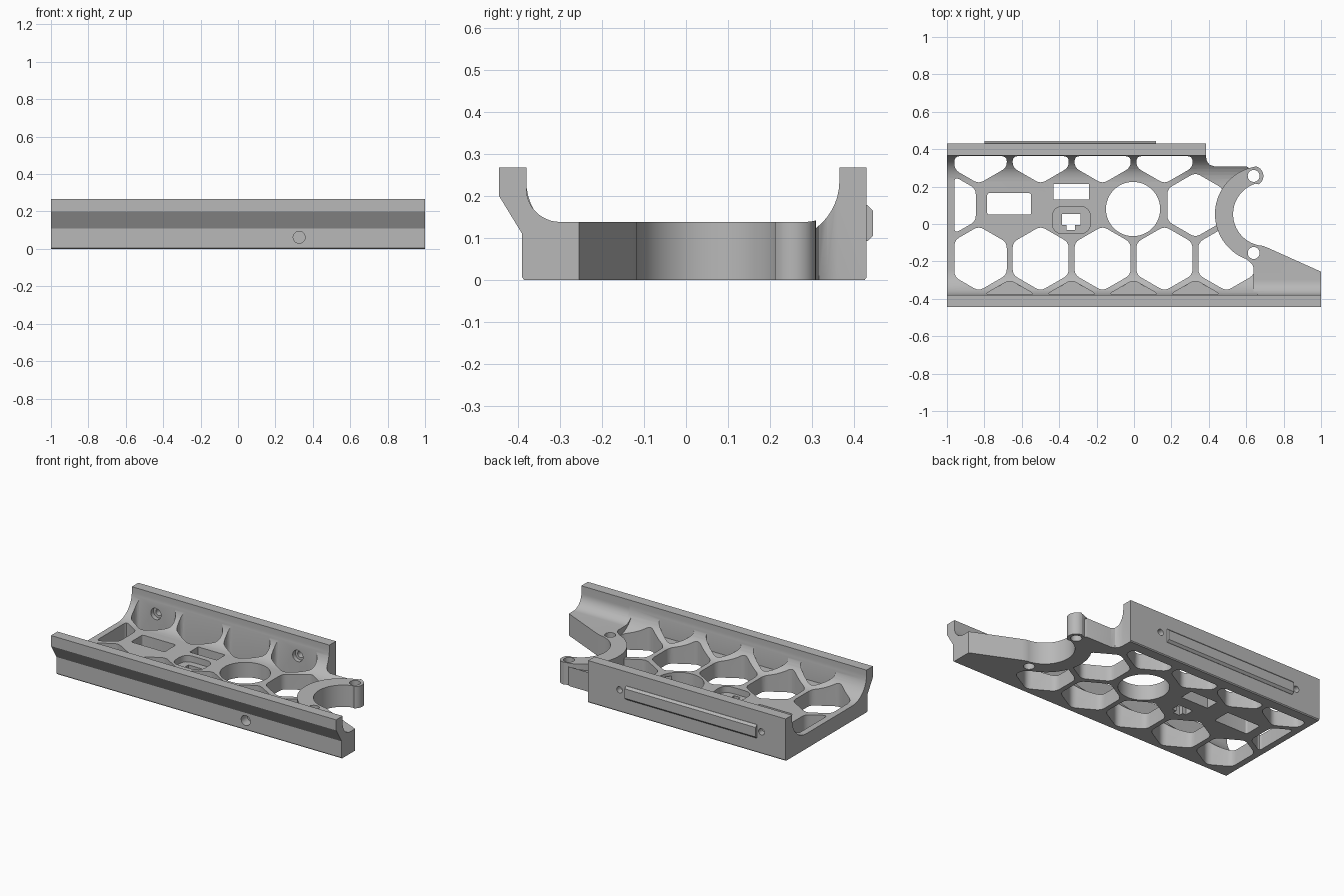
import bpy, bmesh, math
from mathutils import Vector

cube = bpy.data.objects.get("Cube")
if cube:
    bpy.data.objects.remove(cube, do_unlink=True)

grey = bpy.data.materials.new("matte grey")
grey.use_nodes = True
colour = (0.48, 0.48, 0.48, 1)
grey.diffuse_color = colour
grey.node_tree.nodes["Principled BSDF"].inputs["Base Color"].default_value = colour


def arc(cx, cy, r, a0, a1, n=24):
    angles = [math.radians(a0 + (a1 - a0) * i / n) for i in range(n + 1)]
    return [(cx + r * math.cos(a), cy + r * math.sin(a)) for a in angles]


def circle(cx, cy, r, n=40):
    return arc(cx, cy, r, 0, 360, n)[:-1]


def box(x0, x1, y0, y1):
    return [(x0, y0), (x1, y0), (x1, y1), (x0, y1)]


def rounded(pts, r, n=4):
    """Round every corner of a polygon."""
    out = []
    for i, p in enumerate(pts):
        p, a, b = Vector(p), Vector(pts[i - 1]), Vector(pts[(i + 1) % len(pts)])
        s = p + (a - p).normalized() * min(r, (a - p).length * 0.45)
        e = p + (b - p).normalized() * min(r, (b - p).length * 0.45)
        for k in range(n + 1):
            t = k / n
            out.append(tuple(s * (1 - t) ** 2 + p * (2 * t * (1 - t)) + e * t * t))
    return out


def clip(pts, axis, limit, sign):
    """Keep the part of a polygon where sign * coordinate >= sign * limit."""
    out = []
    for i, b in enumerate(pts):
        a = pts[i - 1]
        da, db = sign * (a[axis] - limit), sign * (b[axis] - limit)
        if da * db < 0:
            t = da / (da - db)
            out.append((a[0] + (b[0] - a[0]) * t, a[1] + (b[1] - a[1]) * t))
        if db >= 0:
            out.append(b)
    return out


def prism(name, polys, lo, hi, axis="z"):
    place = {"x": lambda a, b, t: (t, a, b),
             "y": lambda a, b, t: (a, t, b),
             "z": lambda a, b, t: (a, b, t)}[axis]
    bm = bmesh.new()
    for pts in polys:
        bottom = [bm.verts.new(place(a, b, lo)) for a, b in pts]
        top = [bm.verts.new(place(a, b, hi)) for a, b in pts]
        bm.faces.new(bottom)
        bm.faces.new(top)
        for i in range(len(pts)):
            bm.faces.new((bottom[i - 1], bottom[i], top[i], top[i - 1]))
    bmesh.ops.recalc_face_normals(bm, faces=bm.faces)
    mesh = bpy.data.meshes.new(name)
    bm.to_mesh(mesh)
    bm.free()
    mesh.materials.append(grey)
    obj = bpy.data.objects.new(name, mesh)
    bpy.context.collection.objects.link(obj)
    return obj


def combine(obj, other, operation):
    mod = obj.modifiers.new(operation.lower(), "BOOLEAN")
    mod.operation, mod.solver, mod.object = operation, "EXACT", other
    bpy.context.view_layer.objects.active = obj
    bpy.ops.object.modifier_apply(modifier=mod.name)
    bpy.data.objects.remove(other, do_unlink=True)


def cut(obj, polys, lo, hi, axis="z"):
    combine(obj, prism("cutter", polys, lo, hi, axis), "DIFFERENCE")


def section(floor, r):
    """Cross-section of the tray: flared front lip, filleted floor, back wall."""
    top = 0.267
    return ([(-0.385, 0), (-0.39, 0.006), (-0.39, 0.11), (-0.445, 0.2), (-0.445, top), (-0.38, top)]
            + arc(-0.38 + r, floor + r, r, 180, 270, 12)
            + arc(0.365 - r, floor + r, r, 270, 360, 12)
            + [(0.365, top), (0.43, top), (0.43, 0.006), (0.425, 0)])


# Tray with lower floor
tray = prism("tray", [section(0.095, 0.14)], -1.2, 1.2, "x")
plan = ([(-1, -0.5), (0.66, -0.5)] + arc(0.7, 0.053, 0.21, 260, 95)
        + [(0.6, 0.308), (0.43, 0.308), (0.405, 0.316), (0.39, 0.335), (0.385, 0.36),
           (0.385, 0.5), (-1, 0.5)])
combine(tray, prism("plan", [plan], -0.1, 0.5), "INTERSECT")

# Honeycomb openings
PITCH, X0, Y0 = 0.331, -0.83, -0.185
ROW = PITCH * math.sqrt(3) / 2


def hexagon(col, row):
    cx = X0 + PITCH * (col + 0.5 * (row % 2))
    pts = arc(cx, Y0 + ROW * row, 0.173, 30, 330, 5)
    pts = clip(clip(pts, 0, -0.96, 1), 1, 0.363, -1)
    return rounded(clip(pts, 1, -0.377, 1), 0.03)


cells = [(c, 0) for c in range(5)] + [(-1, 1), (3, 1)] + [(c, 2) for c in range(4)]
cut(tray, [hexagon(c, r) for c, r in cells], -0.1, 0.4)
cut(tray, [hexagon(c, -1) for c in range(4)], 0.098, 0.4)

# Floor cut-outs: windows, round opening, recessed socket
cut(tray, [rounded(box(-0.785, -0.55, 0.05, 0.165), 0.012),
           box(-0.43, -0.24, 0.13, 0.215),
           circle(-0.005, 0.08, 0.145, 64)], -0.1, 0.4)
cut(tray, [rounded(box(-0.437, -0.233, -0.052, 0.094), 0.06)], 0.055, 0.4)
socket = [(-0.385, -0.005), (-0.36, -0.005), (-0.36, -0.032), (-0.315, -0.032),
          (-0.315, -0.005), (-0.285, -0.005), (-0.285, 0.053), (-0.385, 0.053)]
cut(tray, [socket], -0.1, 0.4)
for y in (0.15, 0.01):
    cut(tray, [box(y - 0.02, y + 0.02, 0.035, 0.075)], 0.08, 0.15, "x")

# Raised clamp arm and its tail
arm = prism("clamp_arm", [section(0.138, 0.08)], -0.2, 1, "x")
arm_plan = (arc(0.69, 0.053, 0.257, 100, 250, 40)
            + [(0.632, -0.215), (0.64, -0.235), (0.64, -0.5), (1.1, -0.5), (1.1, -0.3),
               (1, -0.255), (0.715, -0.127), (0.69, -0.117)]
            + arc(0.7, 0.053, 0.17, 262, 107, 40)
            + arc(0.64, 0.257, 0.052, -60, 90, 14))
combine(arm, prism("plan", [arm_plan], -0.1, 0.5), "INTERSECT")
combine(tray, arm, "UNION")

# Screw holes
cut(tray, [circle(0.64, y, 0.032, 24) for y in (0.257, -0.155)], -0.1, 0.4)
back = [(-0.83, 0.14), (0.165, 0.14)]
cut(tray, [circle(x, z, 0.02, 20) for x, z in back], 0.3, 0.5, "y")
cut(tray, [circle(x, z, 0.036, 24) for x, z in back], 0.3, 0.39, "y")
cut(tray, [circle(0.327, 0.062, 0.032, 24)], -0.5, -0.33, "y")

# Raised strip along the back wall
strip = prism("back_strip", [[(0.42, 0.092), (0.432, 0.092), (0.445, 0.105),
                              (0.445, 0.165), (0.432, 0.178), (0.42, 0.178)]], -0.8, 0.118, "x")

for obj in (tray, strip):
    bpy.ops.object.select_all(action="DESELECT")
    obj.select_set(True)
    bpy.context.view_layer.objects.active = obj
    bpy.ops.object.shade_smooth_by_angle(angle=math.radians(30))
